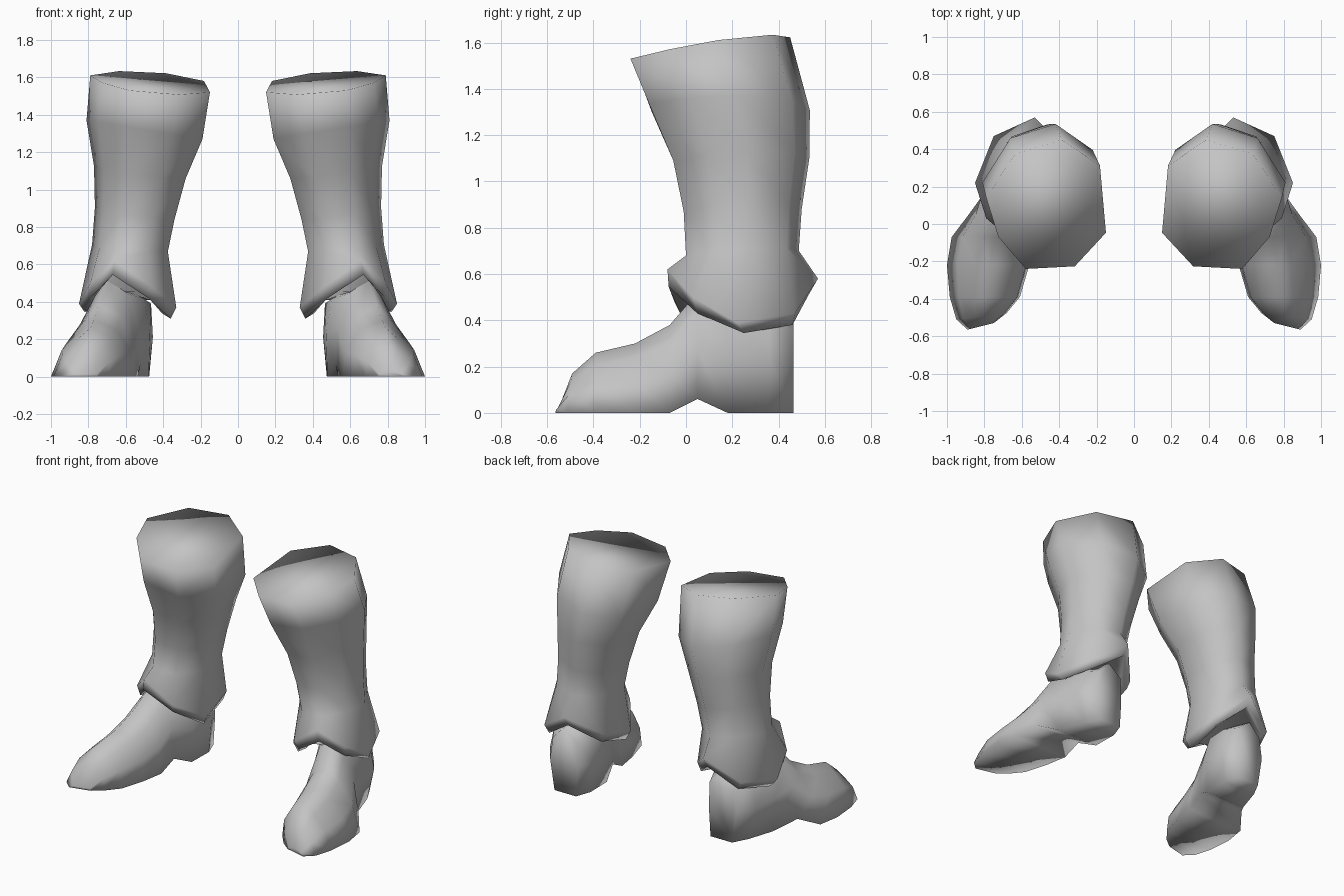
import bpy, bmesh

if "Cube" in bpy.data.objects:
    bpy.data.objects.remove(bpy.data.objects["Cube"])

leather = bpy.data.materials.new("grey leather")
leather.diffuse_color = (0.55, 0.55, 0.55, 1)
leather.use_nodes = True
leather.node_tree.nodes["Principled BSDF"].inputs["Base Color"].default_value = leather.diffuse_color


def loft(name, rings):
    """Bridge closed rings, cap both ends, mirror to the other foot."""
    bm = bmesh.new()
    loops = [[bm.verts.new(p) for p in r] for r in rings]
    n = len(loops[0])
    for a, b in zip(loops, loops[1:]):
        for i in range(n):
            j = (i + 1) % n
            bm.faces.new((a[i], a[j], b[j], b[i]))
    bm.faces.new(loops[0])
    bm.faces.new(loops[-1])
    bmesh.ops.recalc_face_normals(bm, faces=bm.faces)
    for f in bm.faces:
        f.smooth = True
    me = bpy.data.meshes.new(name)
    bm.to_mesh(me)
    bm.free()
    me.materials.append(leather)
    ob = bpy.data.objects.new(name, me)
    bpy.context.collection.objects.link(ob)
    m = ob.modifiers.new("mirror", 'MIRROR')
    m.use_axis = (True, False, False)
    m.use_mirror_merge = False
    return ob


# Shaft: one eight-sided outline, fitted to a tilted box at each level
outline = [(0, .28), (.26, .02), (.67, 0), (.90, .25),
           (1, .55), (.76, .89), (.37, 1), (.05, .80)]


def level(x0, x1, y0, y1, z, tx, ty):
    return [(x0 + u * (x1 - x0), y0 + v * (y1 - y0), z + u * tx + v * ty)
            for u, v in outline]


shaft = [
    level(.15, .79, -.24, .45, 1.49, .06, .11),      # rim
    level(.19, .81, -.16, .535, 1.27, .10, .0),
    level(.28, .77, -.055, .533, 1.05, .06, .03),
    level(.34, .765, -.01, .50, .83, .06, .03),
    level(.375, .78, .0, .487, .66, .03, .03),
]
# Flared cuff and its hem, peaked at the front and back
flare = [(.33, .13, .37), (.46, -.05, .48), (.66, -.08, .62), (.79, .03, .50),
         (.85, .22, .39), (.75, .47, .43), (.53, .57, .58), (.36, .39, .44)]
hem = [(.36, .14, .31), (.48, -.02, .42), (.67, -.075, .545), (.78, .05, .43),
       (.82, .25, .345), (.72, .46, .38), (.53, .53, .51), (.38, .38, .38)]
tuck = [(.6 + (x - .6) * .8, .24 + (y - .24) * .8, z + .03) for x, y, z in hem]
loft("boot_shaft", shaft + [flare, hem, tuck])

# Foot: cross-section swept from toe to heel, rounded in front, boxier behind
rounded = [(0, 0), (.04, .45), (.2, .83), (.48, 1), (.64, .80), (.87, .47), (1, 0)]
boxy = [.06, 0, .03, .5, .90, 1, .84]
steps = [  # y, inner x, outer x, sole z, top z, boxiness
    (-.565, .75, .89, 0, .03, 0),
    (-.51, .68, .95, 0, .17, 0),
    (-.39, .61, .985, 0, .26, 0),
    (-.22, .56, 1.0, 0, .30, 0),
    (-.07, .535, .975, 0, .38, 0),
    (.05, .52, .89, .06, .52, .1),
    (.18, .465, .825, 0, .50, .6),
    (.36, .455, .785, 0, .47, 1),
    (.465, .50, .71, 0, .45, 1),
]
# The toe tip slants back towards the inner side
foot = [[(a + (u + k * (w - u)) * (b - a),
          y + (.035 * (1 - u) if y < -.5 else 0), z0 + v * (z1 - z0))
         for (u, v), w in zip(rounded, boxy)]
        for y, a, b, z0, z1, k in steps]
loft("boot_foot", foot)
